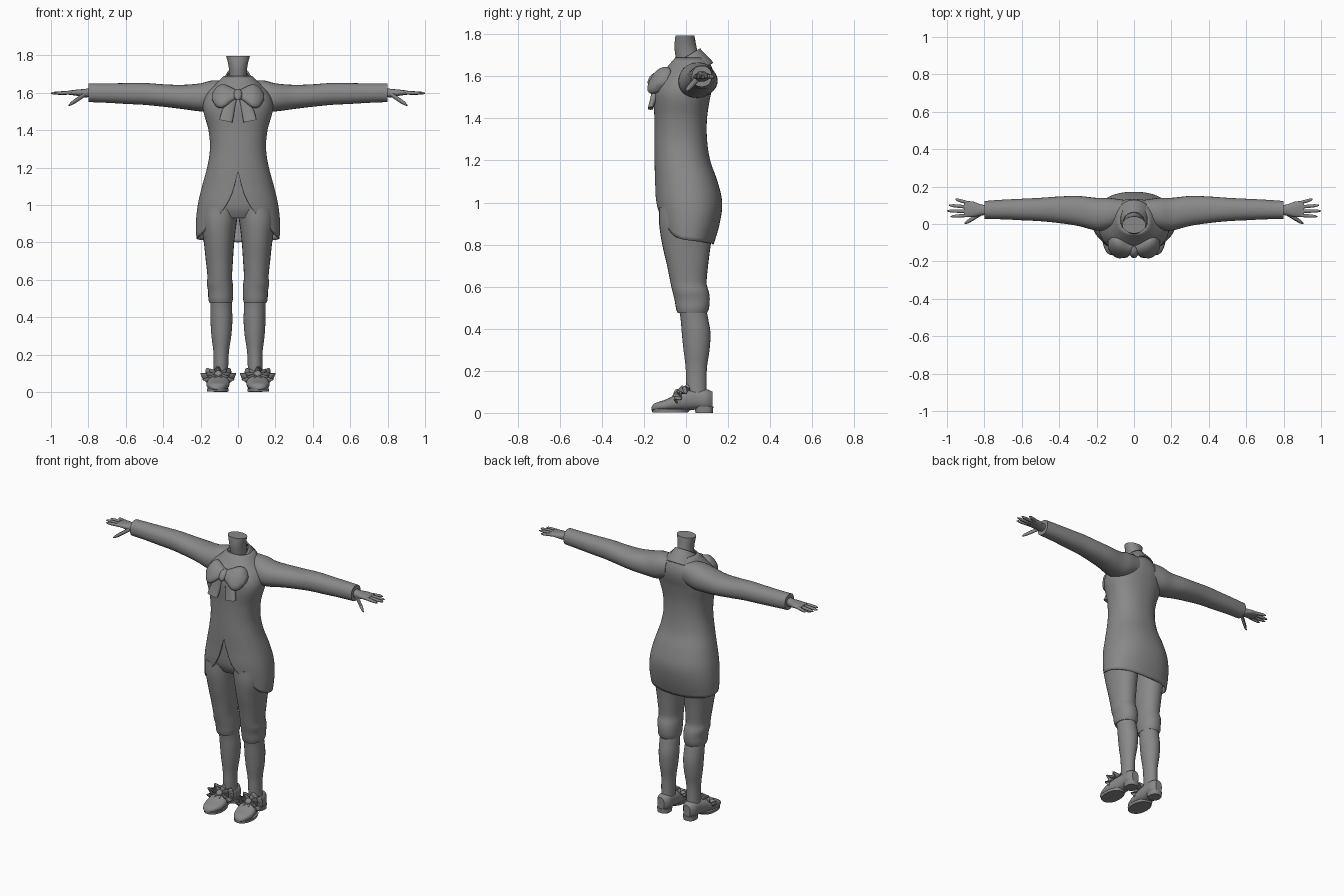
import bpy, bmesh, math
from mathutils import Matrix, Vector

if "Cube" in bpy.data.objects:
    bpy.data.objects.remove(bpy.data.objects["Cube"])

grey = bpy.data.materials.new("plain grey")
grey.use_nodes = True
grey.diffuse_color = (0.25, 0.25, 0.25, 1)
grey.node_tree.nodes["Principled BSDF"].inputs["Base Color"].default_value = (0.25, 0.25, 0.25, 1)
parts = []


def sample(rows, t):
    """Smooth values at t from rows whose first entry is the position."""
    t = min(max(t, rows[0][0]), rows[-1][0])
    i = 0
    while i < len(rows) - 2 and t > rows[i + 1][0]:
        i += 1
    a, b = rows[i], rows[i + 1]
    p, n = rows[max(i - 1, 0)], rows[min(i + 2, len(rows) - 1)]
    h = b[0] - a[0]
    u = (t - a[0]) / h
    out = []
    for k in range(1, len(a)):
        ma = (b[k] - p[k]) / (b[0] - p[0]) * h
        mb = (n[k] - a[k]) / (n[0] - a[0]) * h
        out.append((2*u**3 - 3*u**2 + 1) * a[k] + (u**3 - 2*u**2 + u) * ma
                   + (3*u**2 - 2*u**3) * b[k] + (u**3 - u**2) * mb)
    return out


def oval(box, ang, power):
    """Point on a rounded box outline; angle zero is the low side of the second axis."""
    lo_a, hi_a, lo_b, hi_b = box
    s, c = math.sin(ang), math.cos(ang)
    e = 2 / power
    return ((lo_a + hi_a) / 2 + (hi_a - lo_a) / 2 * math.copysign(abs(s)**e, s),
            (lo_b + hi_b) / 2 - (hi_b - lo_b) / 2 * math.copysign(abs(c)**e, c))


def finish(name, bm, mirror=False, thick=0):
    bmesh.ops.recalc_face_normals(bm, faces=bm.faces)
    me = bpy.data.meshes.new(name)
    bm.to_mesh(me)
    bm.free()
    me.materials.append(grey)
    ob = bpy.data.objects.new(name, me)
    bpy.context.collection.objects.link(ob)
    if thick:
        mod = ob.modifiers.new("thickness", "SOLIDIFY")
        mod.thickness, mod.offset = thick, -1
    if mirror:
        ob.modifiers.new("mirror", "MIRROR").use_clip = False
    parts.append(ob)
    return ob


def loft(name, axis, rows, mirror=False, sides=28, steps=24, power=2.0,
         start=None, shear=None, caps=True, thick=0):
    """Skin along an axis; rows hold position, then low/high of the other two axes."""
    bm = bmesh.new()
    grid = []
    for j in range(steps + 1):
        ring = []
        for k in range(sides):
            ang = 2 * math.pi * k / sides
            t0 = start(ang) if start else rows[0][0]
            t = t0 + (rows[-1][0] - t0) * j / steps
            a, b = oval(sample(rows, t), ang, power)
            co = {"x": (t, a, b), "y": (a, t, b), "z": (a, b, t)}[axis]
            ring.append(bm.verts.new(shear(Vector(co)) if shear else co))
        grid.append(ring)
    for r, q in zip(grid, grid[1:]):
        for k in range(sides):
            n = (k + 1) % sides
            bm.faces.new((r[k], r[n], q[n], q[k]))
    if caps:
        bm.faces.new(grid[0])
        bm.faces.new(grid[-1])
    return finish(name, bm, mirror, thick)


# Tailcoat body with a cutaway hem
hem = [(0, 1.18), (.1, 1.08), (.25, 1.0), (.42, .95), (.8, .88), (1.1, .84), (1.6, .82), (3.15, .80)]
coat = [(.78, .22, -.11, .125), (.9, .225, -.13, .16), (1.0, .215, -.145, .172),
        (1.1, .192, -.147, .15), (1.2, .165, -.15, .115), (1.3, .15, -.15, .1),
        (1.4, .158, -.15, .1), (1.5, .185, -.155, .115), (1.55, .185, -.15, .128),
        (1.6, .165, -.125, .133), (1.65, .115, -.085, .12), (1.69, .075, -.05, .09)]
loft("coat_body", "z", [(z, -x, x, f, b) for z, x, f, b in coat], sides=96, steps=48, power=2.25,
     start=lambda a: sample(hem, min(a, 2 * math.pi - a))[0], caps=False, thick=.008)

# Sleeves
loft("sleeve", "x", [
    (.06, 0, .13, 1.53, 1.665), (.14, -.03, .14, 1.5, 1.665), (.2, -.035, .14, 1.5, 1.65),
    (.3, -.01, .15, 1.513, 1.642), (.4, .005, .147, 1.525, 1.645), (.5, .015, .14, 1.535, 1.652),
    (.6, .02, .135, 1.54, 1.651), (.7, .025, .13, 1.546, 1.65), (.8, .027, .123, 1.55, 1.65)],
    mirror=True, steps=36, power=2.2)

# Hands
loft("palm", "x", [(.77, .05, .1, 1.58, 1.63), (.82, .045, .105, 1.575, 1.62),
                   (.86, .037, .12, 1.583, 1.617), (.91, .037, .122, 1.59, 1.61)],
     mirror=True, sides=16, steps=10, power=2.4)


def digit(name, a, b, r):
    rows = []
    for u, f in ((0, 1), (.5, 1), (.85, .8), (1, .3)):
        p = Vector(a).lerp(Vector(b), u)
        rows.append((p.x, p.y - r * f, p.y + r * f, p.z - r * f, p.z + r * f))
    loft(name, "x", rows, mirror=True, sides=10, steps=8)


for name, y0, x1, y1 in (("index", .047, .98, .04), ("middle", .068, 1.0, .07),
                         ("ring", .09, .99, .1), ("little", .111, .955, .132)):
    digit(name + "_finger", (.88, y0, 1.6), (x1, y1, 1.597), .0095)
digit("thumb", (.815, .058, 1.593), (.905, .003, 1.533), .013)

# Neck and turned-down collar
loft("neck", "z", [(1.58, -.055, .055, -.03, .085), (1.68, -.048, .048, -.047, .065),
                   (1.74, -.05, .05, -.055, .05), (1.795, -.063, .063, -.05, .04)], steps=12)
loft("collar", "z", [(1.63, -.115, .115, -.125, .13), (1.68, -.092, .092, -.095, .1),
                     (1.72, -.07, .07, -.065, .075), (1.735, -.062, .062, -.058, .068)],
     shear=lambda v: v + Vector((0, 0, .6 * (v.y - .07))), caps=False, thick=.008, steps=10, sides=36)


# Neck bow
def lean(v):
    return v + Vector((0, .5 * (v.z - 1.56), 0))


loft("neck_bow_loop", "x", [
    (0, -.17, -.13, 1.575, 1.61), (.03, -.18, -.12, 1.555, 1.625), (.08, -.182, -.1, 1.52, 1.645),
    (.115, -.165, -.09, 1.525, 1.63), (.138, -.14, -.1, 1.56, 1.595)],
    mirror=True, shear=lean, power=2.3)
loft("neck_bow_tail", "z", [
    (1.435, .03, .1, -.18, -.155), (1.5, .018, .08, -.185, -.15), (1.6, 0, .02, -.2, -.17)],
    mirror=True, sides=16, steps=10, power=3,
    shear=lambda v: v + Vector((0, .3 * (v.z - 1.44), .2 * v.x)))
loft("neck_bow_knot", "z", [(1.56, -.01, .01, -.18, -.15), (1.575, -.022, .022, -.19, -.14),
                            (1.605, -.022, .022, -.19, -.14), (1.62, -.01, .01, -.175, -.15)],
     sides=16, steps=8, shear=lean)

# Knee breeches
loft("breeches_seat", "z", [(.93, -.17, .17, -.1, .13), (.98, -.198, .198, -.125, .145),
                            (1.1, -.175, .175, -.135, .13), (1.22, -.145, .145, -.135, .09)],
     steps=16, sides=40, power=2.25)
loft("breeches_leg", "z", [
    (.475, .032, .152, -.04, .1), (.49, .028, .158, -.046, .108), (.54, .026, .16, -.055, .113),
    (.58, .028, .167, -.065, .108), (.61, .032, .163, -.072, .098), (.7, .027, .172, -.09, .105),
    (.8, .02, .183, -.113, .118), (.9, .008, .198, -.128, .135), (.98, -.005, .2, -.128, .14)],
    mirror=True, steps=30, power=2.15)

# Stockings
loft("stocking", "z", [
    (.06, .052, .133, .005, .1), (.15, .052, .13, 0, .098), (.22, .048, .132, -.002, .1),
    (.3, .036, .142, -.012, .112), (.38, .03, .147, -.02, .116), (.45, .032, .148, -.026, .105),
    (.5, .034, .148, -.035, .095)], mirror=True, steps=24)

# Shoes with sole and low heel
loft("shoe_upper", "y", [
    (-.165, .103, .128, .012, .028), (-.15, .075, .148, .01, .045), (-.1, .05, .167, .009, .062),
    (-.05, .045, .165, .009, .085), (0, .045, .152, .01, .105), (.05, .048, .141, .016, .112),
    (.1, .05, .136, .015, .112), (.127, .07, .118, .02, .1)], mirror=True, power=2.4)
loft("shoe_sole", "z", [(.002, .052, .165, -.16, .01), (.018, .05, .167, -.163, .02)],
     mirror=True, steps=2, power=2.2)
loft("shoe_heel", "z", [(0, .055, .132, .045, .128), (.03, .052, .135, .04, .13)],
     mirror=True, steps=2, power=2.6)

# Ruffled shoe bows, tilted to lie on the instep
tilt = Matrix.Translation((.105, -.03, .086)) @ Matrix.Rotation(math.radians(48), 4, "X")
for layer, size in (("lower", 1.0), ("upper", .68)):
    bm = bmesh.new()
    count, rings = 72, []
    for f in (.12, .4, .7, 1):
        ring = []
        for k in range(count):
            a = 2 * math.pi * k / count
            wave = math.sin(9 * a)
            r = f * size * (1 + .07 * wave)
            lift = (.008 if layer == "lower" else .02) + .013 * f * wave - .012 * f * f
            ring.append(bm.verts.new(tilt @ Vector((.09 * r * math.cos(a), .06 * r * math.sin(a), lift))))
        rings.append(ring)
    for r, q in zip(rings, rings[1:]):
        for k in range(count):
            n = (k + 1) % count
            bm.faces.new((r[k], r[n], q[n], q[k]))
    finish("shoe_bow_" + layer, bm, mirror=True, thick=.006)
bm = bmesh.new()
bmesh.ops.create_uvsphere(bm, u_segments=16, v_segments=10, radius=1,
                          matrix=tilt @ Matrix.Translation((0, 0, .015)) @ Matrix.Diagonal((.022, .02, .016, 1)))
finish("shoe_bow_knot", bm, mirror=True)

# Smooth shading with sharp hems and cuffs
bpy.ops.object.select_all(action="DESELECT")
for ob in parts:
    ob.select_set(True)
bpy.context.view_layer.objects.active = parts[0]
bpy.ops.object.shade_smooth_by_angle(angle=math.radians(45))
